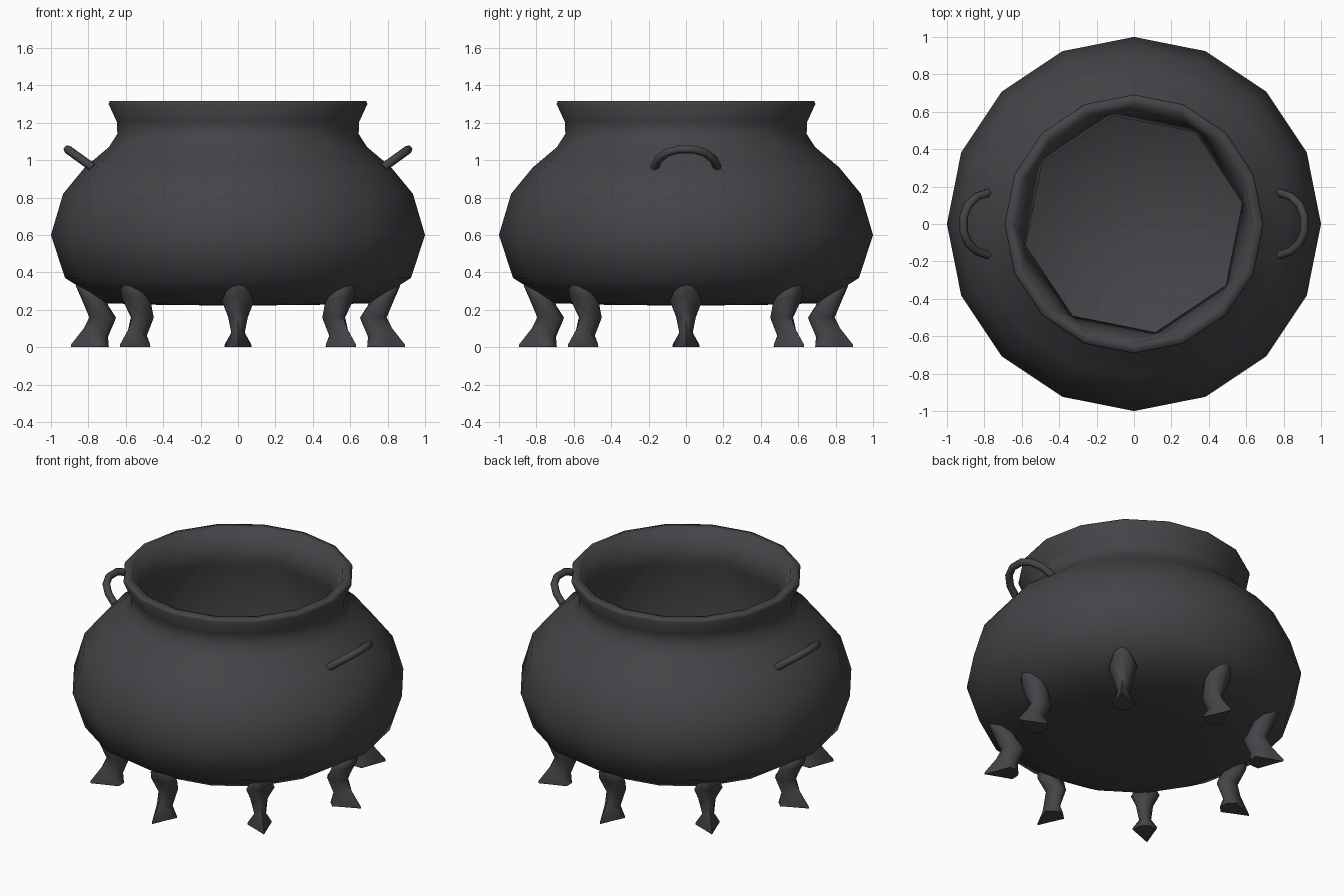
import bpy, bmesh, math
from mathutils import Vector, Matrix

if "Cube" in bpy.data.objects:
    bpy.data.objects.remove(bpy.data.objects["Cube"])

iron = bpy.data.materials.new("dark iron")
iron.diffuse_color = (0.058, 0.058, 0.065, 1)
iron.use_nodes = True
iron.node_tree.nodes["Principled BSDF"].inputs["Base Color"].default_value = iron.diffuse_color


def finish(bm, name, angle):
    bmesh.ops.recalc_face_normals(bm, faces=bm.faces)
    me = bpy.data.meshes.new(name)
    bm.to_mesh(me)
    bm.free()
    ob = bpy.data.objects.new(name, me)
    bpy.context.collection.objects.link(ob)
    me.materials.append(iron)
    bpy.ops.object.select_all(action='DESELECT')
    ob.select_set(True)
    bpy.context.view_layer.objects.active = ob
    bpy.ops.object.shade_smooth_by_angle(angle=math.radians(angle))
    return ob


def circle(r, z, n, start=0.0):
    return [Vector((r * math.cos(start + 2 * math.pi * i / n),
                    r * math.sin(start + 2 * math.pi * i / n), z)) for i in range(n)]


def loft(bm, rings):
    """Skin a list of equal-sized rings; returns rings of BMVerts."""
    vr = [[bm.verts.new(p) for p in ring] for ring in rings]
    for a, b in zip(vr, vr[1:]):
        n = len(a)
        for i in range(n):
            j = (i + 1) % n
            bm.faces.new((a[i], a[j], b[j], b[i]))
    return vr


def fan(bm, ring, z):
    c = bm.verts.new((0, 0, z))
    for i in range(len(ring)):
        bm.faces.new((ring[i], ring[(i + 1) % len(ring)], c))


# Pot: 16-sided outside and lip, coarse 8-sided hollow inside
bm = bmesh.new()
outer = [(0.38, 0.225), (0.71, 0.235), (0.925, 0.37), (1.0, 0.60), (0.935, 0.82),
         (0.82, 0.96), (0.69, 1.07), (0.645, 1.14), (0.648, 1.205), (0.692, 1.30),
         (0.685, 1.317), (0.635, 1.317)]
inner = [(0.59, 1.10), (0.92, 0.60), (0.65, 0.30)]
out = loft(bm, [circle(r, z, 16) for r, z in outer])
fan(bm, out[0], 0.223)
inn = loft(bm, [circle(r, z, 8, math.pi / 16) for r, z in inner])
fan(bm, inn[-1], 0.26)
rim, neck = out[-1], inn[0]
for k in range(8):
    a, b, c = rim[2 * k], rim[2 * k + 1], rim[(2 * k + 2) % 16]
    o, p = neck[k], neck[(k + 1) % 8]
    bm.faces.new((a, b, o))
    bm.faces.new((b, p, o))
    bm.faces.new((b, c, p))
pot = finish(bm, "pot", 75)
# keep the lip edges crisp
sharp = pot.data.attributes.get("sharp_edge") or pot.data.attributes.new("sharp_edge", 'BOOLEAN', 'EDGE')
for e in pot.data.edges:
    ends = [pot.data.vertices[v].co for v in e.vertices]
    r0, r1 = (p.xy.length for p in ends)
    if min(p.z for p in ends) > 1.29 and abs(r0 - r1) < 0.003:
        sharp.data[e.index].value = True

# Feet: (outer r, z), (inner r, z), half width; the soles are kites with the toe outward
oval = [(1, 0), (0.85, 0.7), (0.5, 1), (0.15, 0.7), (0, 0)]
kite = [(1, 0), (0.6, 0.5), (0.22, 1), (0.03, 0.45), (0, 0)]
sections = [(0.87, 0.345, 0.74, 0.31, 0.035, oval), (0.863, 0.318, 0.71, 0.275, 0.066, oval),
            (0.842, 0.27, 0.695, 0.225, 0.086, oval), (0.795, 0.16, 0.652, 0.157, 0.052, oval),
            (0.825, 0.10, 0.695, 0.055, 0.036, oval),
            (0.893, 0.013, 0.692, 0.013, 0.072, kite), (0.893, 0.0, 0.69, 0.0, 0.072, kite)]
for k in range(8):
    bm = bmesh.new()
    rings = []
    for ro, zo, ri, zi, w, shape in sections:
        loop = shape + [(t, -s) for t, s in reversed(shape[1:-1])]
        rings.append([Vector((ri + (ro - ri) * t, w * s, zi + (zo - zi) * t)) for t, s in loop])
    vr = loft(bm, rings)
    bm.faces.new(vr[0])
    bm.faces.new(vr[-1])
    bm.transform(Matrix.Rotation(k * math.pi / 4, 4, 'Z'))
    finish(bm, "foot_%d" % (k + 1), 62)

# Handles: tilted half-loop tubes on both sides
half = [(-0.168, -0.015), (-0.147, 0.06), (-0.103, 0.118), (-0.040, 0.149)]
path = half + [(-y, u) for y, u in reversed(half)]
tilt = Vector((0.81, 0, 0.586))
side = Vector((0, 1, 0))
normal = side.cross(tilt)
base = Vector((0.79, 0, 0.97))
for name, turn in (("right_handle", 0), ("left_handle", math.pi)):
    bm = bmesh.new()
    rings = []
    for i, (y, u) in enumerate(path):
        y0, u0 = path[max(i - 1, 0)]
        y1, u1 = path[min(i + 1, len(path) - 1)]
        tan = (side * (y1 - y0) + tilt * (u1 - u0)).normalized()
        across = tan.cross(normal)
        c = base + side * y + tilt * u
        rings.append([c + 0.023 * (across * math.sin(j * math.pi / 3) + normal * math.cos(j * math.pi / 3))
                      for j in range(6)])
    vr = loft(bm, rings)
    bm.faces.new(vr[0])
    bm.faces.new(vr[-1])
    bm.transform(Matrix.Rotation(turn, 4, 'Z'))
    finish(bm, name, 65)
